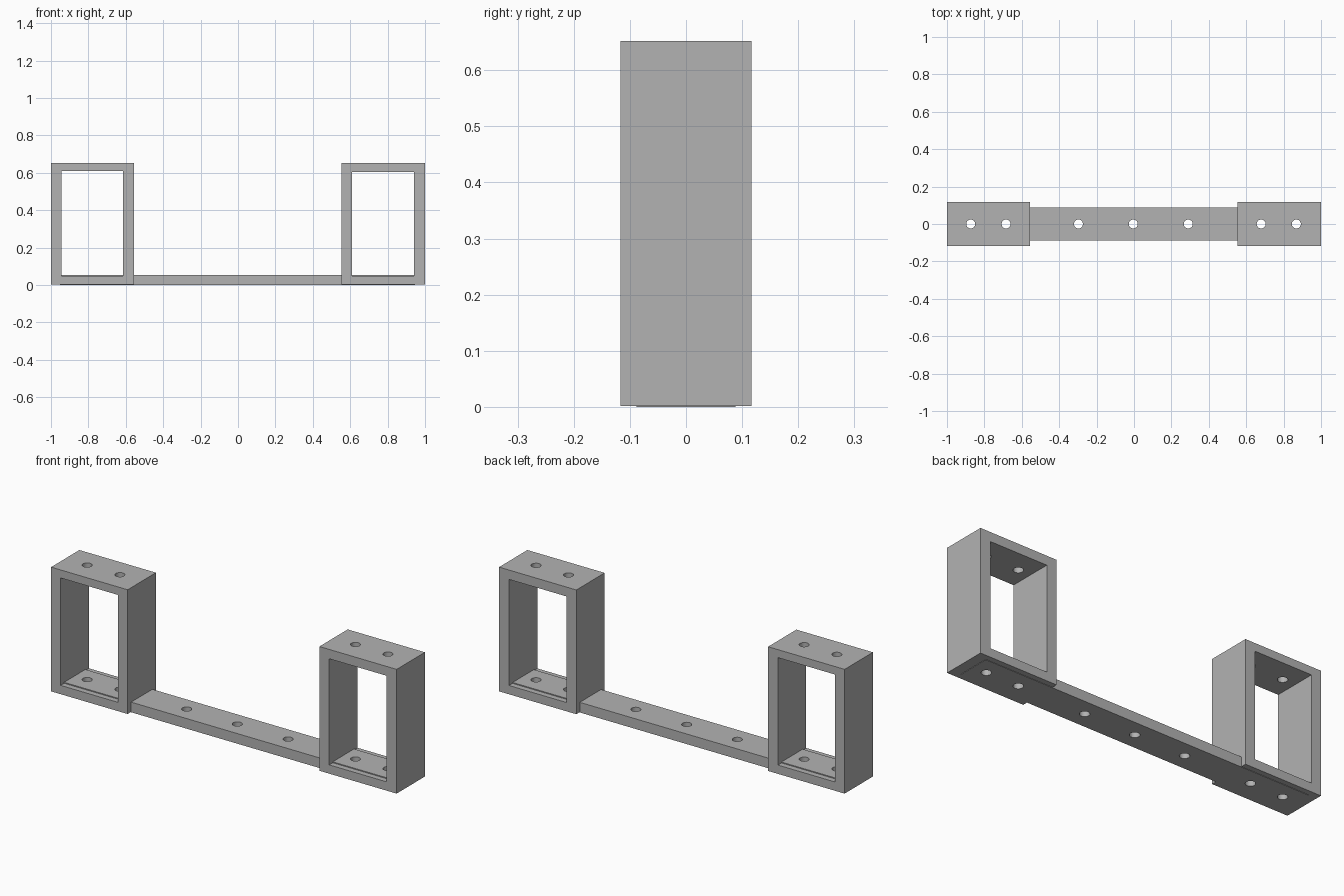
import bpy, bmesh
from mathutils import Matrix, Vector

if "Cube" in bpy.data.objects:
    bpy.data.objects.remove(bpy.data.objects["Cube"])

grey = bpy.data.materials.new("matte grey")
grey.diffuse_color = (0.45, 0.45, 0.45, 1)
grey.use_nodes = True
grey.node_tree.nodes["Principled BSDF"].inputs["Base Color"].default_value = grey.diffuse_color


def finish(name, bm):
    bmesh.ops.recalc_face_normals(bm, faces=bm.faces)
    mesh = bpy.data.meshes.new(name)
    bm.to_mesh(mesh)
    bm.free()
    mesh.materials.append(grey)
    ob = bpy.data.objects.new(name, mesh)
    bpy.context.collection.objects.link(ob)
    return ob


def box(name, x0, x1, y, z0, z1):
    bm = bmesh.new()
    bmesh.ops.create_cube(bm, size=1, matrix=Matrix.LocRotScale(
        Vector(((x0 + x1) / 2, 0, (z0 + z1) / 2)), None,
        Vector((x1 - x0, 2 * y, z1 - z0))))
    return finish(name, bm)


def cut(ob, cutter):
    mod = ob.modifiers.new("cut", 'BOOLEAN')
    mod.operation = 'DIFFERENCE'
    mod.solver = 'EXACT'
    mod.object = cutter
    cutter.hide_render = True
    cutter.hide_set(True)


# Screw hole cutter, one cylinder per hole, passing through every plate
bm = bmesh.new()
for x in (-0.873, -0.684, -0.297, -0.004, 0.29, 0.68, 0.868):
    bmesh.ops.create_cone(bm, cap_ends=True, segments=32, radius1=0.024,
                          radius2=0.024, depth=2,
                          matrix=Matrix.Translation((x, 0, 0.3)))
holes = finish("hole_cutter", bm)

# Rectangular end frames: outer x range, opening x range, opening top
for side, x0, x1, i0, i1, top in (
        ("left", -1, -0.557, -0.945, -0.614, 0.61),
        ("right", 0.553, 1, 0.61, 0.942, 0.603)):
    frame = box(side + "_frame", x0, x1, 0.117, 0.002, 0.652)
    opening = box(side + "_opening_cutter", i0, i1, 0.3, 0.048, top)
    cut(frame, opening)
    cut(frame, holes)

# Connecting bar, slightly proud of the frame floors
bar = box("connecting_bar", -0.952, 0.945, 0.088, 0, 0.053)
cut(bar, holes)
